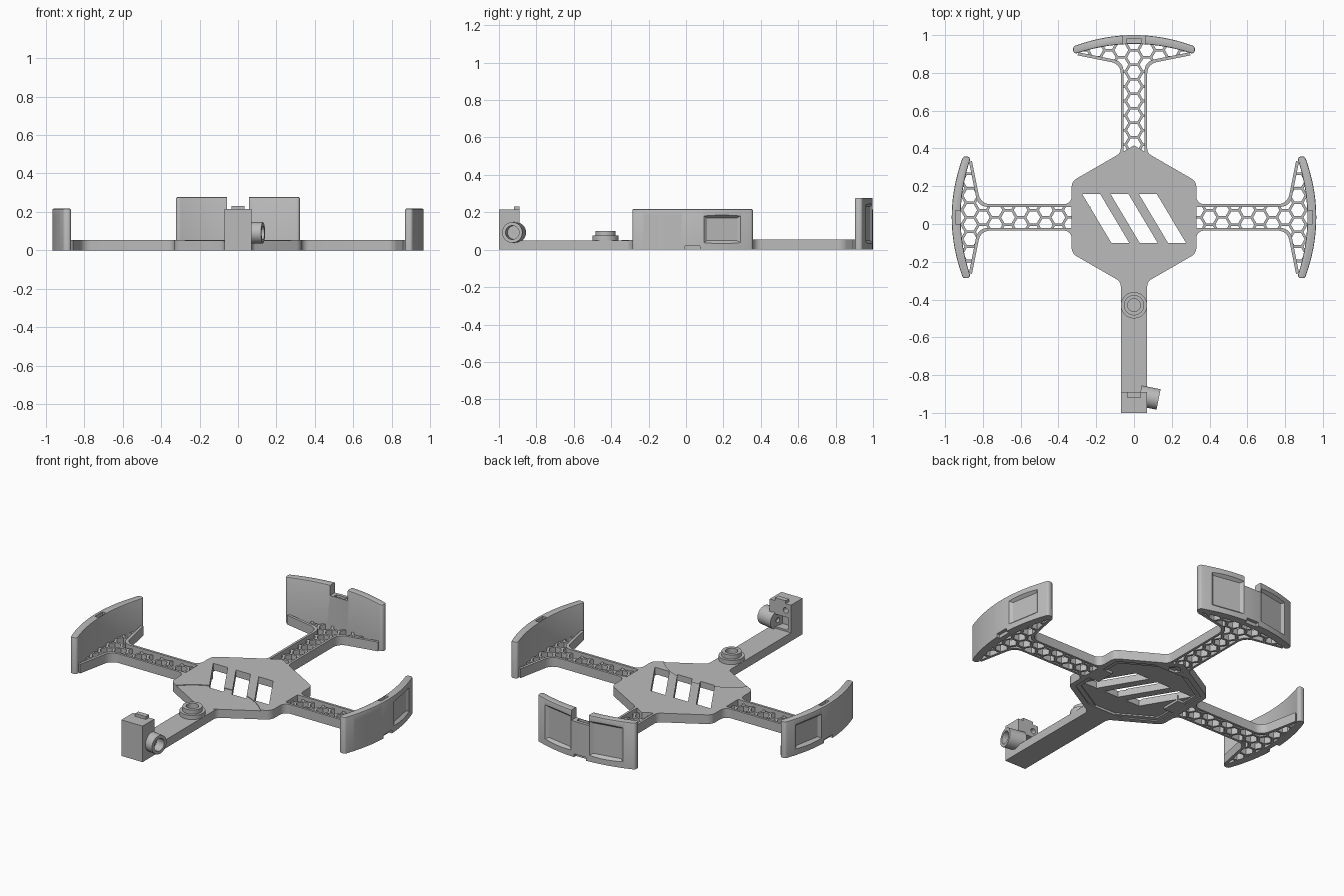
import bpy, bmesh
from math import pi, cos, sin, tan, sqrt
from mathutils import Vector, Matrix

if "Cube" in bpy.data.objects:
    bpy.data.objects.remove(bpy.data.objects["Cube"])

grey = bpy.data.materials.new("mid grey")
grey.use_nodes = True
grey.diffuse_color = (0.5, 0.5, 0.5, 1)
grey.node_tree.nodes["Principled BSDF"].inputs["Base Color"].default_value = grey.diffuse_color

HUB = Vector((0, 0.035, 0))      # centre of the hexagonal hub
TOP = 0.055                      # height of hub and arm rims
parts = []


def add(name, bm):
    bmesh.ops.recalc_face_normals(bm, faces=bm.faces)
    mesh = bpy.data.meshes.new(name)
    bm.to_mesh(mesh)
    bm.free()
    mesh.materials.append(grey)
    ob = bpy.data.objects.new(name, mesh)
    bpy.context.collection.objects.link(ob)
    parts.append(ob)
    return ob


def fillet(points, steps=6):
    """Round every corner given as (x, y, radius)."""
    out = []
    for i, p in enumerate(points):
        c = Vector(p[:2])
        if len(p) < 3:
            out.append(c)
            continue
        a = (Vector(points[i - 1][:2]) - c).normalized()
        b = (Vector(points[(i + 1) % len(points)][:2]) - c).normalized()
        half = a.angle(b) / 2
        centre = c + (a + b).normalized() * p[2] / sin(half)
        start = (c + a * p[2] / tan(half) - centre).normalized()
        end = (c + b * p[2] / tan(half) - centre).normalized()
        for k in range(steps + 1):
            out.append(centre + start.slerp(end, k / steps).normalized() * p[2])
    return out


def prism(name, points, z0, z1, turn=None, bevel=0):
    bm = bmesh.new()
    face = bm.faces.new([bm.verts.new((p[0], p[1], z0)) for p in points])
    grown = bmesh.ops.extrude_face_region(bm, geom=[face])["geom"]
    verts = [g for g in grown if isinstance(g, bmesh.types.BMVert)]
    bmesh.ops.translate(bm, verts=verts, vec=(0, 0, z1 - z0))
    if bevel:
        rim = [e for e in bm.edges if all(v.co.z == verts[0].co.z for v in e.verts)]
        bmesh.ops.bevel(bm, geom=rim, offset=bevel, segments=2, profile=0.5,
                        affect='EDGES', clamp_overlap=True)
    if turn:
        bm.transform(turn)
    return add(name, bm)


def box(name, x, y, z, turn=None):
    return prism(name, [(x[0], y[0]), (x[1], y[0]), (x[1], y[1]), (x[0], y[1])], *z, turn)


def rod(name, start, end, radius, sides=32):
    start, end = Vector(start), Vector(end)
    bm = bmesh.new()
    spin = (end - start).to_track_quat('Z', 'Y').to_matrix().to_4x4()
    bmesh.ops.create_cone(bm, cap_ends=True, segments=sides, radius1=radius, radius2=radius,
                          depth=(end - start).length,
                          matrix=Matrix.Translation((start + end) / 2) @ spin)
    return add(name, bm)


def cut(target, *cutters, keep=False):
    """Subtract the cutters from the target and remove them."""
    for c in cutters:
        mod = target.modifiers.new("cut", 'BOOLEAN')
        mod.operation, mod.solver, mod.object = 'DIFFERENCE', 'EXACT', c
    deps = bpy.context.evaluated_depsgraph_get()
    mesh = bpy.data.meshes.new_from_object(target.evaluated_get(deps))
    target.modifiers.clear()
    target.data = mesh
    if not keep:
        for c in cutters:
            parts.remove(c)
            bpy.data.objects.remove(c)


def hexagon(radius, centre=(0, 0), phase=0.0):
    return [(centre[0] + radius * cos(phase + k * pi / 3),
             centre[1] + radius * sin(phase + k * pi / 3)) for k in range(6)]


def mirrored(half):
    """Close a right-hand half outline with its mirror image."""
    return half + [(-p[0],) + tuple(p[1:]) for p in reversed(half)]


# Honeycomb cutter shared by all arms
PITCH = 0.077
SIDE = PITCH / sqrt(3)
bm = bmesh.new()
for i in range(-15, 16):
    for j in range(-14, 14):
        c = (i * 1.5 * SIDE, (j + (i % 2) / 2) * PITCH)
        far, near = max(map(abs, c)), min(map(abs, c))
        if far > 0.28 and (near < 0.13 or (far > 0.75 and near < 0.34)):
            ring = hexagon(0.0365, (c[0], c[1] + HUB.y))
            low = [bm.verts.new((*p, -0.1)) for p in ring]
            high = [bm.verts.new((*p, 0.2)) for p in ring]
            bm.faces.new(low)
            bm.faces.new(high)
            for k in range(6):
                n = (k + 1) % 6
                bm.faces.new((low[k], low[n], high[n], high[k]))
honeycomb = add("honeycomb_cutter", bm)
honeycomb.hide_render = True


def arm(name, angle, base, slope, flared, height):
    turn = Matrix.Translation(HUB) @ Matrix.Rotation(angle, 4, 'Z')

    def outline(inset):
        w = 0.07 - inset
        half = [(0.13, base - slope * 0.13 - 0.03), (0.13, base - slope * 0.13),
                (w, base - slope * w, 0.04)]
        if inset:
            half = [(w, base - 0.1)]
        if flared:
            half += [(w, 0.812 + inset, 0.06), (0.3 - inset, 0.858 + inset),
                     (0.28, 0.9), (0.1, 0.935)]
        else:
            half += [(w, 0.92)]
        return fillet(mirrored(half))

    rim = prism(name + "_rim", outline(0), 0, height, turn)
    cut(rim, prism("rim_cutter", outline(0.014), -0.1, 0.2, turn))
    lattice = prism(name + "_lattice", outline(0.012), 0, 0.037, turn)
    cut(lattice, honeycomb, keep=True)


def end_wall(name, angle, height, notched):
    turn = Matrix.Translation(HUB) @ Matrix.Rotation(angle, 4, 'Z')
    xs = [0.322 * k / 12 for k in range(-12, 13)]
    outer = [(x, 0.965 - 0.06 * (x / 0.322) ** 2) for x in xs]
    inner = [(x, 0.918 - 0.056 * (x / 0.322) ** 2) for x in reversed(xs)]
    for row in (outer, inner):
        for k in (0, -1):
            row[k] += (0.016,)
    wall = prism(name, fillet(outer + inner), 0, height, turn, bevel=0.006)
    # Two bevelled pockets on the outer face
    cutters = []
    for s in (-1, 1):
        bm = bmesh.new()
        bmesh.ops.create_cube(bm, size=1)
        mid = (0.02 + height - 0.035) / 2
        for v in bm.verts:
            out = v.co.y > 0
            wide, tall = (0.13, mid - 0.012) if out else (0.082, mid - 0.04)
            v.co = (wide * (1 if v.co.x > 0 else -1), 0.014 if out else -0.018,
                    tall * (1 if v.co.z > 0 else -1))
        bm.transform(turn @ Matrix.Translation((s * 0.16, 0.951, mid + 0.008))
                     @ Matrix.Rotation(-s * 0.18, 4, 'Z'))
        cutters.append(add("pocket_cutter", bm))
    # Clip slot, base notch and optional top notch
    ledge = 0.215
    cutters.append(box("slot_cutter", (-0.036, 0.036), (0.922, 0.946), (ledge - 0.03, 0.4), turn))
    cutters.append(box("base_cutter", (-0.04, 0.04), (0.945, 1.0), (-0.1, 0.02), turn))
    if notched:
        cutters.append(box("notch_cutter", (-0.058, 0.058), (0.8, 1.1), (ledge, 0.4), turn))
    cut(wall, *cutters)


# Arms and end walls
arm("back_arm", 0, 0.381, 0.577, True, TOP)
arm("left_arm", -pi / 2, 0.33, 0, True, TOP)
arm("right_arm", pi / 2, 0.33, 0, True, TOP)
arm("front_arm", pi, 0.381, 0.577, False, TOP - 0.005)
end_wall("back_wall", 0, 0.277, True)
end_wall("left_wall", -pi / 2, 0.217, False)
end_wall("right_wall", pi / 2, 0.217, False)
parts.remove(honeycomb)
bpy.data.objects.remove(honeycomb)

# Hexagonal hub: stepped underside, lowered front apron, slanted vents
corners = [(*p, 0.05) if abs(p[0]) > 0.1 else p for p in hexagon(0.381, (0, HUB.y), pi / 6)]
hub = prism("hub", fillet(corners), 0, TOP)
POST = (0, -0.43)
vents = [prism("vent_cutter", [(x - 0.125, 0.16), (x - 0.03, 0.16), (x + 0.125, -0.1),
                               (x + 0.03, -0.1)], -0.1, 0.2) for x in (-0.15, 0, 0.15)]
cut(hub, rod("apron_cutter", (*POST, TOP - 0.004), (*POST, 0.2), 0.37, 64),
    prism("step_cutter", hexagon(0.345, (0, HUB.y), pi / 6), -0.1, 0.006),
    prism("floor_cutter", hexagon(0.315, (0, HUB.y), pi / 6), -0.1, 0.014), *vents)

# Stepped ring post on the front arm
for name, radius, z0, z1 in (("post_base", 0.07, 0.0, 0.075), ("post_collar", 0.054, 0.07, 0.1)):
    ring = rod(name, (*POST, z0), (*POST, z1), radius)
    cut(ring, rod("bore_cutter", (*POST, -0.1), (*POST, 0.2), 0.034))

# Front block with clip, foot and angled socket
block = box("front_block", (-0.07, 0.07), (-1.0, -0.89), (0, 0.215))
box("front_foot", (-0.07, 0.07), (-0.9, -0.86), (0, 0.05))
box("front_clip", (-0.035, 0.035), (-0.92, -0.89), (0.21, 0.232))
socket = rod("front_socket", (0.03, -0.909, 0.092), (0.13, -0.929, 0.092), 0.055)
bore = rod("socket_cutter", (0.075, -0.918, 0.092), (0.2, -0.943, 0.092), 0.037)
cut(socket, bore, rod("pin_cutter", (0.0, -0.903, 0.092), (0.2, -0.943, 0.092), 0.014))
cut(block, box("cavity_cutter", (-0.05, 0.045), (-0.945, -0.8), (0.06, 0.135)),
    rod("hole_cutter", (-0.035, -0.95, 0.175), (-0.035, -0.8, 0.175), 0.016))

# Smooth the curved sides, keep the edges crisp
for ob in parts:
    ob.select_set(True)
bpy.context.view_layer.objects.active = hub
bpy.ops.object.shade_smooth_by_angle(angle=pi / 6)
